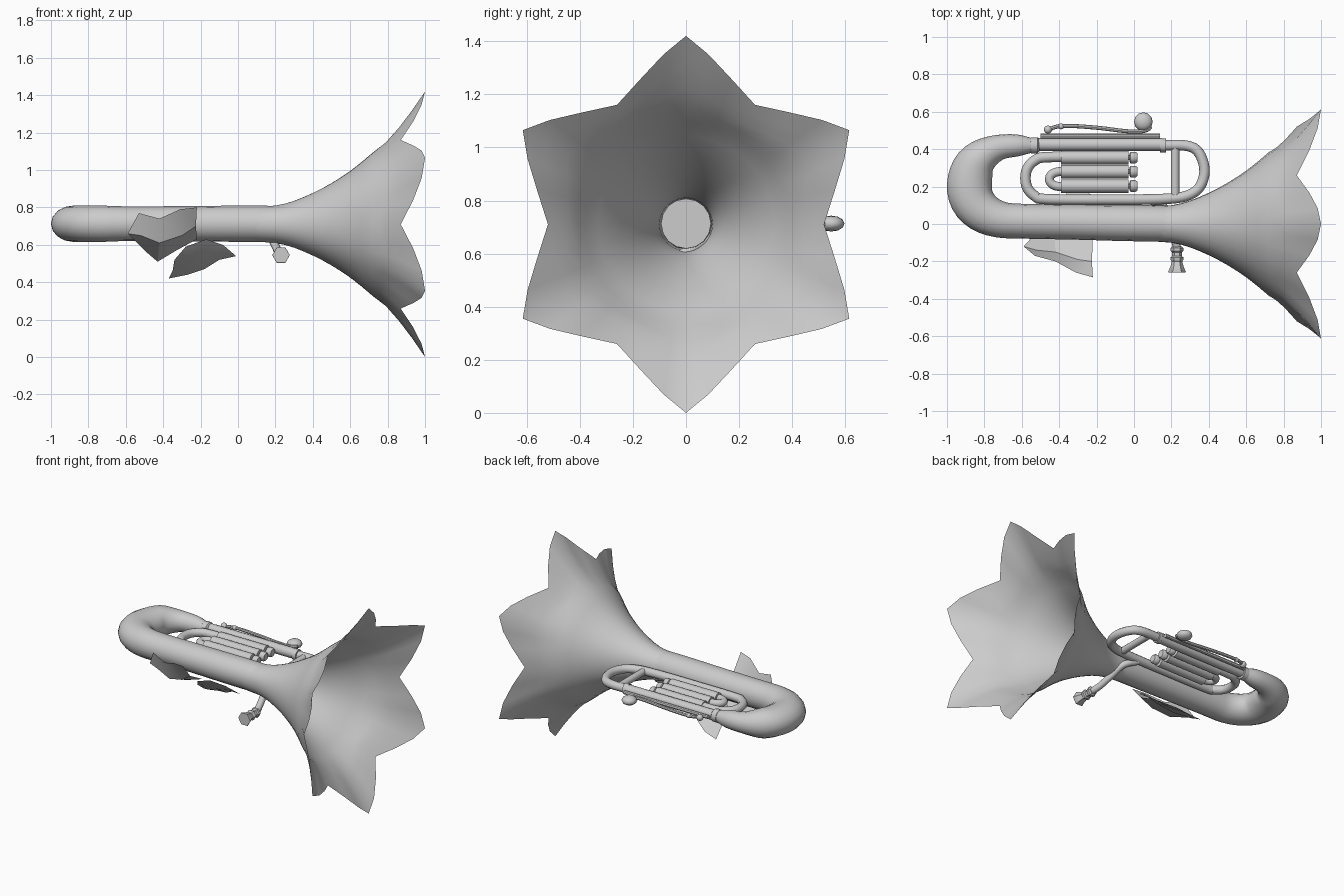
import bpy, bmesh, math
from mathutils import Vector

cube = bpy.data.objects.get("Cube")
if cube:
    bpy.data.objects.remove(cube, do_unlink=True)

grey = bpy.data.materials.new("plain grey")
grey.use_nodes = True
grey.diffuse_color = (0.6, 0.6, 0.6, 1)
grey.node_tree.nodes["Principled BSDF"].inputs["Base Color"].default_value = (0.6, 0.6, 0.6, 1)

Z = 0.713  # height of the instrument's plane


def finish(name, bm, angle=40):
    bmesh.ops.recalc_face_normals(bm, faces=bm.faces)
    me = bpy.data.meshes.new(name)
    bm.to_mesh(me)
    bm.free()
    me.materials.append(grey)
    ob = bpy.data.objects.new(name, me)
    bpy.context.collection.objects.link(ob)
    bpy.ops.object.select_all(action='DESELECT')
    ob.select_set(True)
    bpy.context.view_layer.objects.active = ob
    bpy.ops.object.shade_smooth_by_angle(angle=math.radians(angle))


def spline(pts, steps):
    """Catmull-Rom through 4-component points (x, y, z, radius)."""
    pts = [Vector(p) for p in pts]
    if steps == 1:
        return pts
    ext = [2 * pts[0] - pts[1]] + pts + [2 * pts[-1] - pts[-2]]
    out = []
    for i in range(1, len(ext) - 2):
        a, b, c, d = ext[i - 1:i + 3]
        for k in range(steps):
            t = k / steps
            out.append(0.5 * (2 * b + (c - a) * t + (2 * a - 5 * b + 4 * c - d) * t * t
                              + (3 * b - a - 3 * c + d) * t ** 3))
    return out + [pts[-1]]


def tube(name, pts, steps=4, sides=12, zmax=9):
    """Sweep a round section of varying radius along a path."""
    path = spline(pts, steps)
    bm = bmesh.new()
    rings = []
    for i, p in enumerate(path):
        tan = (path[min(i + 1, len(path) - 1)] - path[max(i - 1, 0)]).to_3d().normalized()
        side = Vector((0, 0, 1)).cross(tan).normalized()
        up = tan.cross(side)
        r = p[3]
        rings.append([bm.verts.new(p.to_3d() + side * r * math.cos(a) + up * min(r, zmax) * math.sin(a))
                      for a in (2 * math.pi * k / sides for k in range(sides))])
    for r0, r1 in zip(rings, rings[1:]):
        for k in range(sides):
            j = (k + 1) % sides
            bm.faces.new((r0[k], r0[j], r1[j], r1[k]))
    bm.faces.new(rings[0])
    bm.faces.new(rings[-1])
    finish(name, bm)


def flat(pts, r, z=Z):
    """Path in the instrument's plane with constant radius."""
    return [(x, y, z, r) for x, y in pts]


def ball(name, loc, r, rz, sides=12, rows=8):
    bm = bmesh.new()
    bmesh.ops.create_uvsphere(bm, u_segments=sides, v_segments=rows, radius=1)
    for v in bm.verts:
        v.co = Vector((v.co.x * r, v.co.y * r, v.co.z * rz)) + Vector(loc)
    finish(name, bm, 60)


# Flower-shaped bell: a flared throat, then six pointed petals whose edges curl forward
throat = [(0.05, 0.088), (0.12, 0.094), (0.2, 0.1), (0.25, 0.11), (0.3, 0.125), (0.35, 0.145), (0.4, 0.167),
          (0.45, 0.192), (0.5, 0.22), (0.55, 0.251), (0.6, 0.285), (0.66, 0.332), (0.72, 0.383)]
# angle from the petal's middle, then x and radius of the rim there
rim = [(0, 1.0, 0.71), (7.5, 0.982, 0.646), (17, 0.937, 0.576), (30, 0.87, 0.52),
       (43, 0.937, 0.576), (52.5, 0.982, 0.646)]
bm = bmesh.new()
grid = []
for k in range(6):
    for deg, x_end, r_end in rim:
        a = math.radians(60 * k + deg)
        x0, r0 = throat[-1]
        outline = throat + [(x0 + (x_end - x0) * t, r0 + (r_end - r0) * t ** 1.3) for t in (0.25, 0.5, 0.75, 1)]
        grid.append([bm.verts.new((x, r * math.sin(a), 0.71 + r * math.cos(a))) for x, r in outline])
for c, col in enumerate(grid):
    nxt = grid[(c + 1) % len(grid)]
    for i in range(len(col) - 1):
        bm.faces.new((col[i], nxt[i], nxt[i + 1], col[i + 1]))
finish("flower_bell", bm, 60)

# Main tube with its wide bend
main = [(0.23, 0, 0.094), (0.1, 0.003, 0.097), (-0.1, 0.006, 0.096), (-0.3, 0.01, 0.094), (-0.6, 0.015, 0.093),
        (-0.72, 0.025, 0.098), (-0.81, 0.065, 0.11), (-0.865, 0.13, 0.118), (-0.88, 0.21, 0.12),
        (-0.86, 0.3, 0.112), (-0.81, 0.365, 0.092), (-0.72, 0.41, 0.068), (-0.62, 0.42, 0.058),
        (-0.55, 0.42, 0.04)]
tube("main_tube", [(x, y, Z, r) for x, y, r in main], 3, 16, 0.097)
tube("bend_collar", [(-0.56, 0.42, Z, 0.03), (-0.55, 0.42, Z, 0.043), (-0.515, 0.42, Z, 0.043),
                     (-0.505, 0.42, Z, 0.03)], 1)

# Back pipe, its collar and the end loop
tube("back_pipe", flat([(-0.51, 0.425), (0.15, 0.425)], 0.034), 1)
tube("back_rail", flat([(-0.5, 0.47), (0.14, 0.47)], 0.013), 1, 8)
tube("loop_collar", flat([(0.14, 0.42), (0.17, 0.42)], 0.037), 1)
tube("end_loop", flat([(0.15, 0.42), (0.27, 0.42), (0.335, 0.395), (0.37, 0.33), (0.375, 0.26),
                       (0.345, 0.19), (0.28, 0.15), (0.18, 0.135), (0.0, 0.13)], 0.028))
tube("loop_brace", flat([(0.22, 0.42), (0.22, 0.14)], 0.023), 1)

# Tuning slides
tube("outer_slide", flat([(-0.1, 0.358), (-0.45, 0.358), (-0.53, 0.34), (-0.575, 0.285), (-0.575, 0.205),
                          (-0.53, 0.15), (-0.45, 0.132), (0.0, 0.13)], 0.028))
tube("inner_slide", flat([(-0.3, 0.28), (-0.4, 0.28), (-0.44, 0.265), (-0.452, 0.24), (-0.44, 0.215),
                          (-0.4, 0.2), (-0.3, 0.2)], 0.024))

# Valves with buttons
for i, y in enumerate((0.355, 0.28, 0.203)):
    n = str(i + 1)
    tube("valve_" + n, flat([(-0.39, y), (-0.03, y)], 0.036), 1)
    tube("valve_stem_" + n, flat([(-0.03, y), (0.0, y)], 0.013), 1, 8)
    tube("valve_button_" + n, [(-0.025, y, Z, 0.02), (-0.018, y, Z, 0.031), (0.008, y, Z, 0.031),
                               (0.018, y, Z, 0.024)], 1)

# Finger hook along the back
tube("finger_hook", flat([(-0.46, 0.505), (-0.38, 0.525), (-0.2, 0.515), (-0.05, 0.497), (0.04, 0.495),
                          (0.085, 0.515), (0.06, 0.54)], 0.011), 4, 8)
ball("hook_disc", (0.05, 0.547, Z), 0.05, 0.03, 12, 6)
ball("hook_knob", (-0.46, 0.505, Z), 0.022, 0.022)
ball("hook_bead", (-0.39, 0.522, Z), 0.016, 0.016)

# Lead pipe dipping under the bell to the mouthpiece
tube("lead_pipe", [(0.08, 0.13, 0.70, 0.022), (0.16, 0.09, 0.665, 0.022), (0.19, 0.02, 0.615, 0.022),
                   (0.215, -0.07, 0.565, 0.022), (0.23, -0.13, 0.547, 0.022), (0.23, -0.18, 0.545, 0.022)])
mouth = [(-0.12, 0.025), (-0.128, 0.034), (-0.145, 0.034), (-0.152, 0.026), (-0.172, 0.026),
         (-0.178, 0.034), (-0.192, 0.034), (-0.2, 0.028), (-0.23, 0.036), (-0.255, 0.047), (-0.26, 0.046)]
tube("mouthpiece", [(0.23, y, 0.545, r) for y, r in mouth], 1, 6)


# Curled leaves under the tube: a tip, then rows of outer, middle and inner points
def leaf(name, tip, rows):
    bm = bmesh.new()
    t = bm.verts.new(tip)
    vs = [[bm.verts.new(p) for p in row] for row in rows]
    for k in range(2):
        bm.faces.new((t, vs[0][k], vs[0][k + 1]))
        for a, b in zip(vs, vs[1:]):
            bm.faces.new((a[k], b[k], b[k + 1], a[k + 1]))
    finish(name, bm, 25)


leaf("upper_leaf", (-0.59, -0.12, 0.66), [
    [(-0.53, -0.17, 0.77), (-0.52, -0.14, 0.65), (-0.50, -0.02, 0.57)],
    [(-0.42, -0.20, 0.74), (-0.42, -0.15, 0.61), (-0.43, 0.08, 0.51)],
    [(-0.31, -0.26, 0.79), (-0.30, -0.19, 0.65), (-0.33, 0.02, 0.57)],
    [(-0.22, -0.285, 0.80), (-0.225, -0.20, 0.70), (-0.22, -0.07, 0.63)]])
leaf("lower_leaf", (-0.01, 0.04, 0.54), [
    [(-0.08, -0.02, 0.60), (-0.09, 0.03, 0.55), (-0.10, 0.08, 0.52)],
    [(-0.17, -0.06, 0.63), (-0.17, 0.02, 0.54), (-0.18, 0.13, 0.47)],
    [(-0.28, -0.04, 0.59), (-0.27, 0.05, 0.50), (-0.27, 0.18, 0.44)],
    [(-0.34, 0.04, 0.52), (-0.35, 0.12, 0.46), (-0.37, 0.20, 0.42)]])
